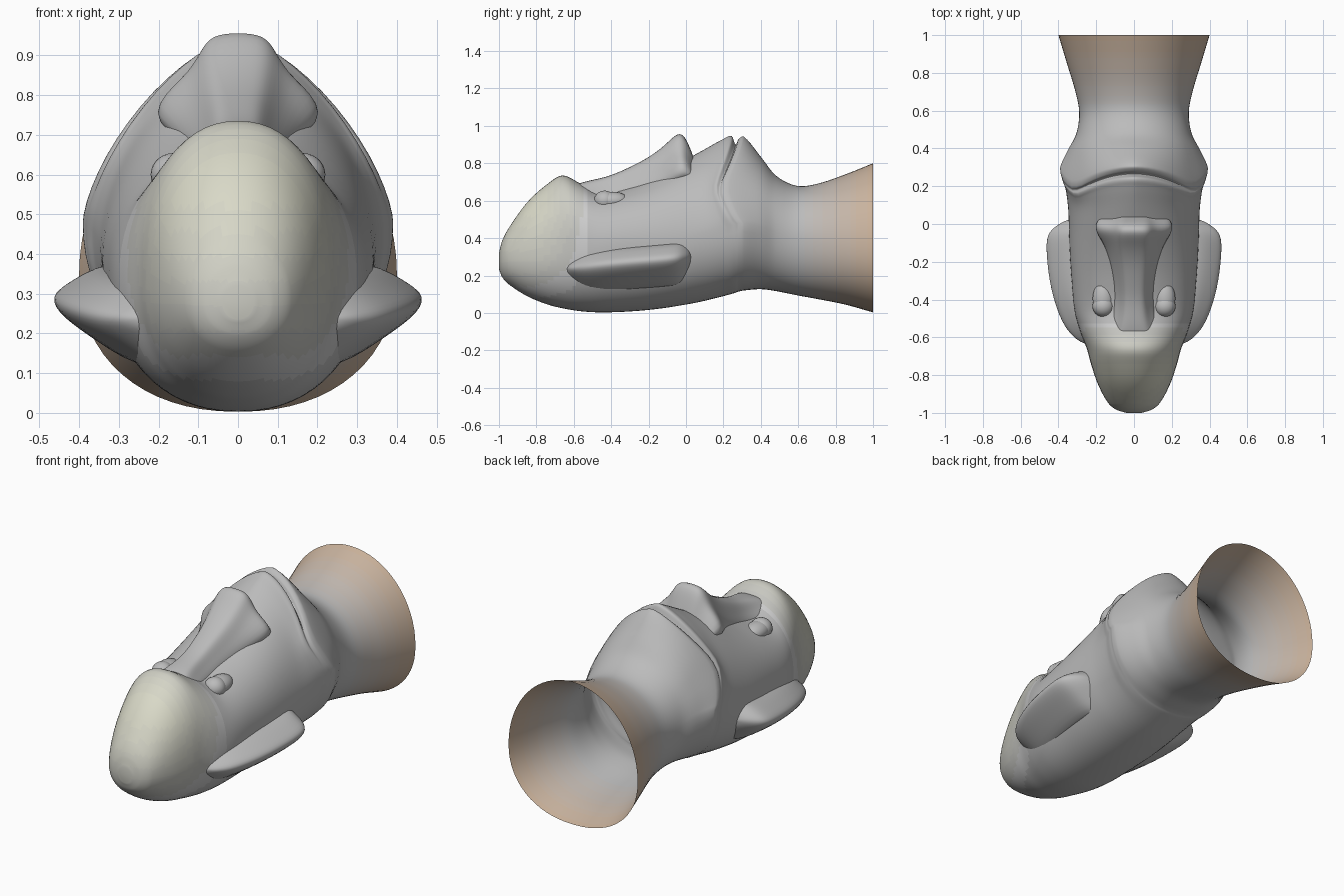
import bpy, bmesh, math
from mathutils import Vector

if "Cube" in bpy.data.objects:
    bpy.data.objects.remove(bpy.data.objects["Cube"])

GREY, CREAM, TAN = (.5, .5, .5), (.7, .7, .58), (.6, .45, .33)
STEPS = 8


def material(name, a, b, f):
    m = bpy.data.materials.new(name)
    m.diffuse_color = [p + (q - p) * f for p, q in zip(a, b)] + [1]
    m.use_nodes = True
    m.node_tree.nodes["Principled BSDF"].inputs["Base Color"].default_value = m.diffuse_color
    return m


stone = material("stone", GREY, GREY, 0)
tints = [stone]
tints += [material(f"pale_{i}", GREY, CREAM, i / STEPS) for i in range(1, STEPS + 1)]
tints += [material(f"tan_{i}", GREY, TAN, i / STEPS) for i in range(1, STEPS + 1)]


def finish(name, bm, mats, subsurf=0, angle=50):
    bmesh.ops.recalc_face_normals(bm, faces=bm.faces)
    me = bpy.data.meshes.new(name)
    bm.to_mesh(me)
    bm.free()
    ob = bpy.data.objects.new(name, me)
    bpy.context.collection.objects.link(ob)
    for m in mats:
        me.materials.append(m)
    if subsurf:
        mod = ob.modifiers.new("smooth", 'SUBSURF')
        mod.levels = mod.render_levels = subsurf
    bpy.ops.object.select_all(action='DESELECT')
    ob.select_set(True)
    bpy.context.view_layer.objects.active = ob
    if subsurf:
        bpy.ops.object.shade_smooth()
    else:
        bpy.ops.object.shade_smooth_by_angle(angle=math.radians(angle))
    return ob


def loft(rings, cap_end=True):
    bm = bmesh.new()
    vs = [[bm.verts.new(p) for p in r] for r in rings]
    n = len(vs[0])
    for a, b in zip(vs, vs[1:]):
        for i in range(n):
            bm.faces.new((a[i], a[(i + 1) % n], b[(i + 1) % n], b[i]))
    bm.faces.new(vs[0])
    if cap_end:
        bm.faces.new(vs[-1])
    return bm


def densify(rows, k):
    """Smooth curve through rows, spaced by their first value."""
    def slope(i):
        a, b = rows[max(i - 1, 0)], rows[min(i + 1, len(rows) - 1)]
        return [(q - p) / (b[0] - a[0]) for p, q in zip(a, b)]
    out = []
    for i in range(len(rows) - 1):
        a, b, h = rows[i], rows[i + 1], rows[i + 1][0] - rows[i][0]
        sa, sb = slope(i), slope(i + 1)
        for j in range(k):
            t = j / k
            out.append([p * (2*t**3 - 3*t*t + 1) + q * (3*t*t - 2*t**3)
                        + h * (u * (t**3 - 2*t*t + t) + v * (t**3 - t*t))
                        for p, q, u, v in zip(a, b, sa, sb)])
    return out + [list(rows[-1])]


def clamp(v):
    return max(0, min(1, v))


# head and neck: y, top z, bottom z, half width, z of widest point, roundness
rows = [
    (-1.0, .32, .235, .04, .28, 2), (-.985, .38, .195, .09, .28, 2),
    (-.95, .45, .155, .135, .29, 2), (-.85, .59, .09, .19, .30, 2.1),
    (-.74, .69, .045, .228, .31, 2.2), (-.66, .735, .025, .25, .32, 2.2),
    (-.57, .695, .01, .285, .33, 2.2), (-.46, .645, .003, .315, .35, 2.2),
    (-.3, .68, .008, .33, .37, 2.1), (-.15, .74, .022, .34, .38, 2),
    (0, .82, .045, .345, .40, 1.85), (.1, .875, .065, .35, .43, 1.7),
    (.2, .93, .09, .365, .46, 1.55), (.245, .945, .102, .38, .47, 1.5),
    (.265, .9, .108, .385, .475, 1.5), (.28, .927, .114, .39, .48, 1.5),
    (.31, .942, .12, .388, .48, 1.5), (.4, .835, .127, .345, .46, 1.75),
    (.48, .735, .117, .305, .43, 2), (.59, .68, .095, .29, .40, 2),
    (.7, .69, .075, .31, .38, 2), (.85, .74, .045, .355, .36, 2), (1, .8, .003, .4, .35, 2)]


def head_ring(y, top, bottom, w, zc, n, seg=64):
    pts = []
    for i in range(seg):
        a = 2 * math.pi * i / seg
        c, s = math.cos(a), math.sin(a)
        e = 2 / (n if s > 0 else 2.2)
        x = math.copysign(w * abs(c) ** e, c)
        z = zc + (top - zc if s > 0 else bottom - zc) * abs(s) ** e
        # the mouth line sweeps back at its corners
        bend = min(x * x, .085) * clamp(2.2 * s) * math.exp(-((y - .27) / .13) ** 2)
        pts.append((x, y - bend, z))
    return pts


bm = loft([head_ring(*r) for r in densify(rows, 5)], cap_end=False)
for f in bm.faces:
    p = f.calc_center_median()
    pale = clamp((-.5 - p.y) / .3) * clamp((p.z - .05) / .5)
    brown = clamp((p.y - .62) / .36)
    f.material_index = (STEPS + round(brown * STEPS)) if brown * STEPS > .5 else round(pale * STEPS)
finish("head_and_neck", bm, tints)

# nose: y, ridge z, ridge half width, base half width, base z
nose = [(-.64, .66, .09, .17, .55), (-.57, .695, .075, .15, .56), (-.49, .712, .06, .125, .56),
        (-.4, .732, .055, .11, .56), (-.3, .778, .06, .115, .58),
        (-.2, .828, .07, .135, .6), (-.11, .895, .08, .165, .64), (-.045, .965, .085, .215, .67),
        (-.005, .945, .08, .22, .69), (.03, .86, .07, .20, .69), (.055, .79, .06, .17, .68)]
rings = []
for y, top, t, b, base in nose:
    h = top - base
    side = [(b * .9, 0), (b, .38 * h), (t * 1.4, .66 * h), (t, .95 * h), (t * .45, 1.01 * h)]
    pts = side + [(-x, z) for x, z in reversed(side)]
    rings.append([(x, y, base + z) for x, z in pts])
finish("nose", loft(rings), [stone], subsurf=2)

# long ears: y, outer edge x, outer edge z, thickness
ear = [(-.65, .255, .24, .5), (-.6, .325, .245, .8), (-.53, .385, .255, 1), (-.35, .448, .275, 1),
       (-.15, .47, .29, 1), (-.055, .467, .3, 1), (-.01, .42, .305, 1), (.04, .335, .31, .8)]
for side, sgn in (("right", 1), ("left", -1)):
    rings = []
    for y, x, z, k in ear:
        prof = [(x - .22, .07), (x - .12, .08), (x - .045, .035), (x + .008, 0),
                (x - .02, -.045), (x - .1, -.1), (x - .22, -.18), (x - .29, -.1)]
        rings.append([(sgn * px, y, z + k * dz) for px, dz in prof])
    finish(side + "_ear", loft(rings), [stone], subsurf=2)

    # eyes: a ball with an upper lid
    for part, y, z, r in (("eye", -.395, .6, (.057, .09, .048)),
                          ("eyelid", -.435, .6, (.058, .057, .054))):
        bm = bmesh.new()
        bmesh.ops.create_uvsphere(bm, u_segments=24, v_segments=14, radius=1)
        bmesh.ops.scale(bm, vec=r, verts=bm.verts)
        bmesh.ops.translate(bm, vec=Vector((sgn * .162, y, z)), verts=bm.verts)
        finish(f"{side}_{part}", bm, [stone])
